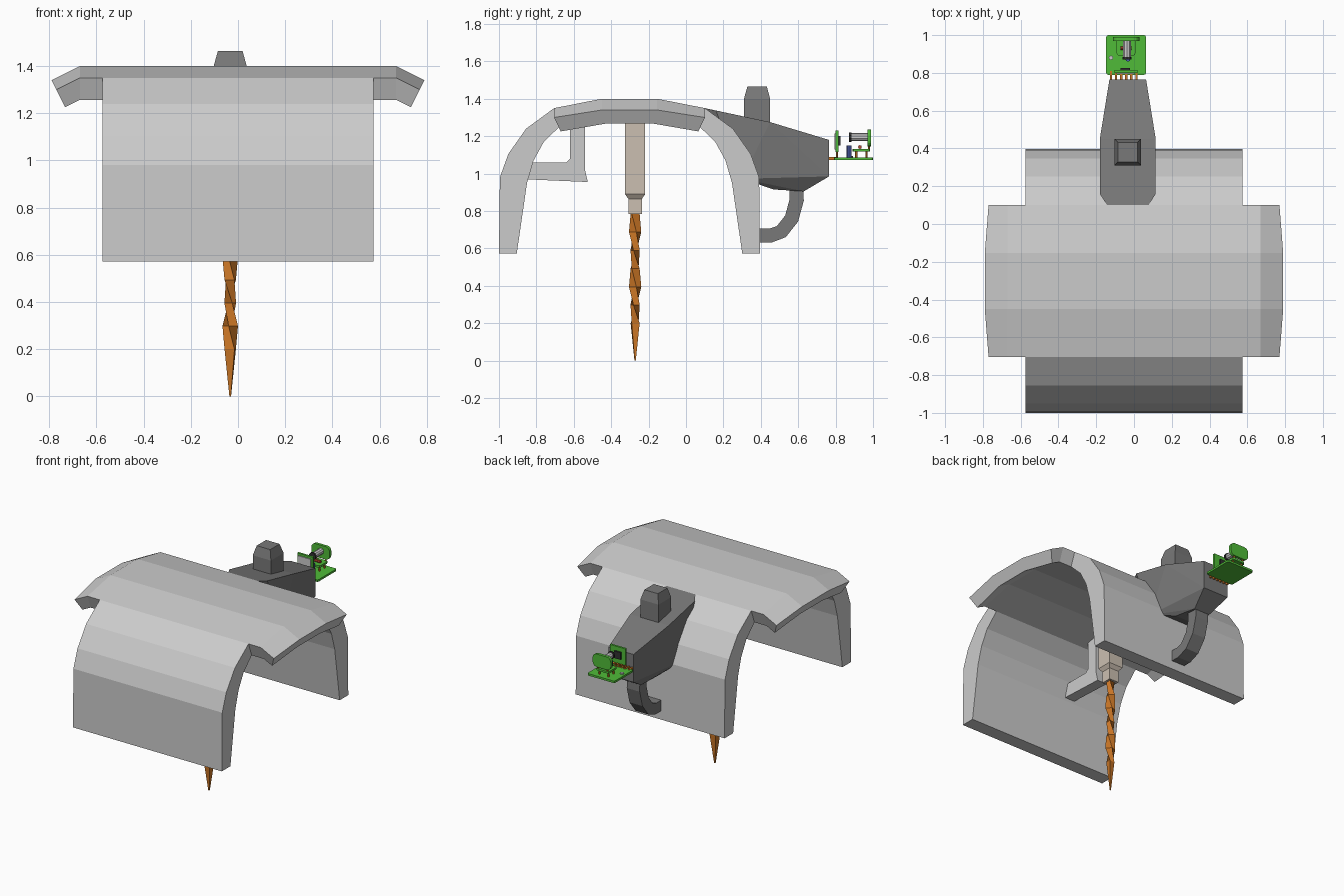
import bpy, bmesh, math
from mathutils import Vector, Matrix

if "Cube" in bpy.data.objects:
    bpy.data.objects.remove(bpy.data.objects["Cube"])

CX = -0.033  # centre line of the drill, housing and circuit


def material(name, rgb):
    m = bpy.data.materials.new(name)
    m.diffuse_color = (*rgb, 1)
    m.use_nodes = True
    m.node_tree.nodes["Principled BSDF"].inputs["Base Color"].default_value = m.diffuse_color
    return m


DARK = material("dark_grey", (0.19, 0.19, 0.19))
BEIGE = material("beige", (0.60, 0.52, 0.44))
ORANGE = material("orange", (0.62, 0.19, 0.02))
GREEN = material("green", (0.08, 0.50, 0.04))
BLACK = material("black", (0.03, 0.03, 0.03))
BLUE = material("blue", (0.08, 0.12, 0.45))
RED = material("red", (0.45, 0.06, 0.03))


def finish(name, bm, mat=None):
    bmesh.ops.recalc_face_normals(bm, faces=bm.faces)
    me = bpy.data.meshes.new(name)
    bm.to_mesh(me)
    bm.free()
    ob = bpy.data.objects.new(name, me)
    bpy.context.collection.objects.link(ob)
    if mat:
        me.materials.append(mat)
    return ob


def loft(name, rings, mat=None):
    """Skin a list of equal-length rings and cap both ends."""
    bm = bmesh.new()
    vs = [[bm.verts.new(p) for p in r] for r in rings]
    n = len(rings[0])
    for a, b in zip(vs, vs[1:]):
        for i in range(n):
            j = (i + 1) % n
            bm.faces.new((a[i], a[j], b[j], b[i]))
    bm.faces.new(vs[0])
    bm.faces.new(vs[-1])
    return finish(name, bm, mat)


def prism(name, prof, x0, x1, mat=None):
    return loft(name, [[(x, y, z) for y, z in prof] for x in (x0, x1)], mat)


def rect(cx, cy, z, hx, hy):
    return [(cx - hx, cy - hy, z), (cx + hx, cy - hy, z), (cx + hx, cy + hy, z), (cx - hx, cy + hy, z)]


def box(name, x, y, z, mat=None):
    """Box from (min, max) ranges."""
    c = ((x[0] + x[1]) / 2, (y[0] + y[1]) / 2, (x[1] - x[0]) / 2, (y[1] - y[0]) / 2)
    return loft(name, [rect(c[0], c[1], h, c[2], c[3]) for h in z], mat)


def cylinder(name, p0, p1, r, mat, sides=8):
    a, b = Vector(p0), Vector(p1)
    bm = bmesh.new()
    rot = (b - a).to_track_quat('Z', 'Y').to_matrix().to_4x4()
    bmesh.ops.create_cone(bm, cap_ends=True, segments=sides, radius1=r, radius2=r,
                          depth=(b - a).length, matrix=Matrix.Translation((a + b) / 2) @ rot)
    return finish(name, bm, mat)


def rounded(u0, u1, v0, v1, r, n=4):
    pts = []
    for k, (cu, cv) in enumerate([(u1 - r, v1 - r), (u0 + r, v1 - r), (u0 + r, v0 + r), (u1 - r, v0 + r)]):
        for i in range(n + 1):
            a = math.pi / 2 * (k + i / n)
            pts.append((cu + r * math.cos(a), cv + r * math.sin(a)))
    return pts


# Arched shell: wide roof with drooping, mitred ends
MID = -0.302
outer = [(-0.705, 1.35), (-0.45, 1.40)]
inner = [(-0.67, 1.257), (-0.425, 1.31)]
flip = lambda pts: [(2 * MID - y, z) for y, z in pts]
roof = outer + flip(outer[::-1]) + flip(inner) + inner[::-1]


def roof_end(s):
    d, ring = Vector((0.894, -0.447)), []
    for y, z in roof:
        t = d.dot(Vector((0.79, 1.34)) - Vector((0.67, z)))
        ring.append((s * (0.67 + t * d.x), y, z + t * d.y))
    return ring


loft("roof", [roof_end(-1)] + [[(x, y, z) for y, z in roof] for x in (-0.67, 0.67)] + [roof_end(1)])

# Front and back walls of the arch
wall = [(-0.705, 1.35), (-0.855, 1.24), (-0.95, 1.105), (-0.995, 0.98), (-1.0, 0.572),
        (-0.905, 0.572), (-0.85, 0.95), (-0.815, 1.07), (-0.76, 1.17), (-0.67, 1.257)]
prism("front_wall", wall, -0.575, 0.575)
prism("back_wall", flip(wall), -0.575, 0.575)

# L-shaped bracket inside the arch
prism("inner_bracket", [(-0.62, 1.28), (-0.54, 1.30), (-0.54, 1.02), (-0.525, 0.955), (-0.87, 0.97),
                        (-0.87, 1.06), (-0.64, 1.06), (-0.62, 1.08)], -0.215, -0.14)

# Drill holder, collar and twisted bit
DY = -0.272
loft("drill_holder", [rect(CX, DY, z, h, h) for z, h in
                      ((1.33, 0.054), (0.89, 0.054), (0.865, 0.036), (0.785, 0.036))], BEIGE)
rings = []
for i in range(7):
    z = 0.785 - i * 0.0975
    rings.append((z, 0.034, math.radians(45 + 60 * i)))
rings.append((0.0, 0.005, math.radians(45 + 60 * 6)))
loft("drill_bit", [[(CX + r * k * math.cos(a + q * math.pi / 2), DY + r * k * math.sin(a + q * math.pi / 2), z)
                    for q, k in enumerate((1, 0.75, 1, 0.75))] for z, r, a in rings], ORANGE)

# Rear housing: hull of a mirrored side outline with half widths
side = [(0.11, 0.10, 1.35), (0.148, 0.16, 1.337), (0.148, 0.45, 1.275), (0.097, 0.765, 1.18),
        (0.097, 0.765, 0.985), (0.148, 0.30, 0.972), (0.06, 0.63, 0.905), (0.08, 0.47, 0.915)]
bm = bmesh.new()
for h, y, z in side:
    for s in (-1, 1):
        bm.verts.new((CX + s * h, y, z))
bmesh.ops.convex_hull(bm, input=bm.verts)
bmesh.ops.dissolve_limit(bm, angle_limit=0.03, verts=bm.verts, edges=bm.edges)
finish("rear_housing", bm, DARK)

# Knob on the housing
loft("top_knob", [rect(CX, 0.38, z, h, h) for z, h in ((1.25, 0.07), (1.40, 0.07), (1.465, 0.052))], DARK)

# Curved hook under the housing
path = [(0.59, 0.95), (0.592, 0.86), (0.565, 0.76), (0.51, 0.69), (0.45, 0.668), (0.37, 0.67)]
rings = []
for i, p in enumerate(path):
    a, b = path[max(i - 1, 0)], path[min(i + 1, len(path) - 1)]
    t = Vector((b[0] - a[0], b[1] - a[1])).normalized() * 0.038
    q0, q1 = (p[0] - t.y, p[1] + t.x), (p[0] + t.y, p[1] - t.x)
    rings.append([(CX - 0.05, *q0), (CX + 0.05, *q0), (CX + 0.05, *q1), (CX - 0.05, *q1)])
loft("lower_hook", rings, DARK)

# Circuit: base board with connector pins
BX = -0.042
loft("base_board", [[(u, v, z) for u, v in rounded(BX - 0.105, BX + 0.105, 0.79, 1.0, 0.01, 2)]
                    for z in (1.073, 1.087)], GREEN)
for i in range(6):
    x = BX - 0.08 + i * 0.027
    box("connector_pin", (x - 0.006, x + 0.006), (0.755, 0.81), (1.074, 1.09), ORANGE)

# Upright chip board near the housing
box("chip_board", (BX - 0.06, BX + 0.06), (0.80, 0.815), (1.115, 1.23), GREEN)
box("chip", (BX - 0.03, BX + 0.02), (0.812, 0.826), (1.15, 1.20), BLACK)
box("chip_plate", (BX - 0.05, BX + 0.045), (0.794, 0.803), (1.13, 1.215))
for s in (-0.045, -0.015, 0.015, 0.045):
    cylinder("chip_pin", (BX + s, 0.808, 1.08), (BX + s, 0.808, 1.125), 0.005, ORANGE, 6)

# Rounded upright board at the rear, with a motor can
loft("rear_board", [[(u, y, v) for u, v in rounded(BX - 0.07, BX + 0.07, 1.145, 1.235, 0.03)]
                    for y in (0.97, 0.99)], GREEN)
cylinder("motor_can", (BX + 0.005, 0.88, 1.195), (BX + 0.005, 0.972, 1.195), 0.021, None, 10)
cylinder("motor_cap", (BX + 0.005, 0.872, 1.195), (BX + 0.005, 0.885, 1.195), 0.026, BLACK, 10)

# Small raised board on posts, plus loose components
loft("raised_board", [[(u, v, z) for u, v in rounded(BX - 0.05, BX + 0.05, 0.89, 0.985, 0.015, 2)]
                      for z in (1.118, 1.132)], GREEN)
for sx in (-0.035, 0.035):
    for y in (0.91, 0.965):
        cylinder("raised_post", (BX + sx, y, 1.08), (BX + sx, y, 1.12), 0.006, ORANGE, 6)
    cylinder("rear_post", (BX + sx, 0.978, 1.12), (BX + sx, 0.978, 1.16), 0.006, ORANGE, 6)
cylinder("capacitor", (BX + 0.01, 0.872, 1.08), (BX + 0.01, 0.872, 1.15), 0.013, BLUE)
cylinder("resistor", (BX - 0.03, 0.93, 1.142), (BX + 0.03, 0.93, 1.142), 0.01, RED)
cylinder("corner_screw", (BX - 0.08, 0.88, 1.08), (BX - 0.08, 0.88, 1.095), 0.012, None)
